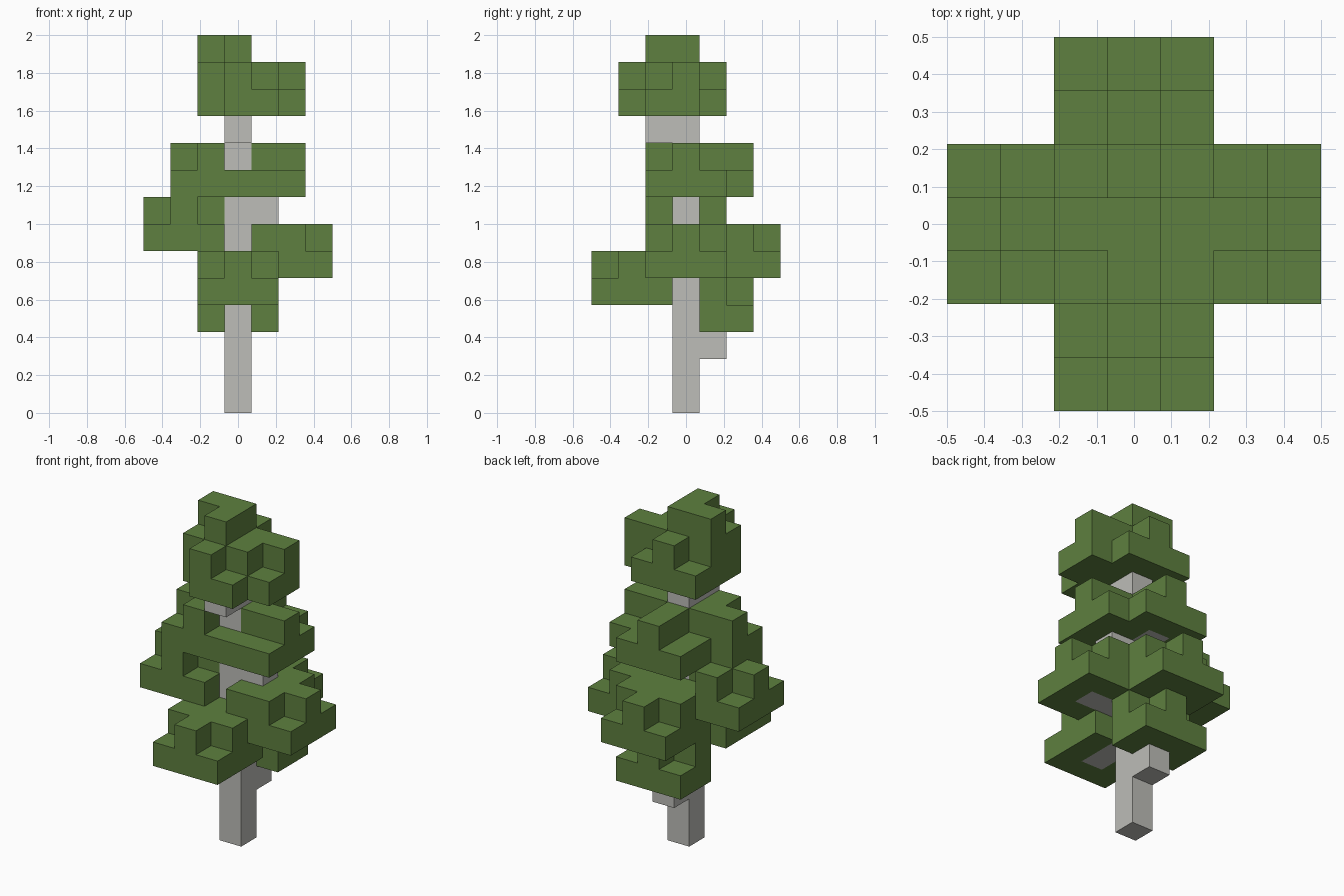
import bpy
import bmesh
from mathutils import Vector

cube = bpy.data.objects.get("Cube")
if cube:
    bpy.data.objects.remove(cube, do_unlink=True)

U = 1 / 7  # edge of one block


def material(name, rgb):
    m = bpy.data.materials.new(name)
    m.use_nodes = True
    m.diffuse_color = (*rgb, 1)
    bsdf = m.node_tree.nodes["Principled BSDF"]
    bsdf.inputs["Base Color"].default_value = (*rgb, 1)
    bsdf.inputs["Roughness"].default_value = 0.9
    return m


bark = material("pale_bark", (0.51, 0.51, 0.48))
leaf = material("leaf_green", (0.112, 0.216, 0.05))

parts = {}  # name -> (material, set of block positions)
taken = set()


def add_part(name, mat, cells):
    cells = set(cells) - taken
    taken.update(cells)
    parts[name] = (mat, cells)


RIGHT, LEFT, FRONT, BACK = (-1, 0), (1, 0), (0, -1), (0, 1)


def place(direction, out, side, level):
    dx, dy = direction
    return (dx * out + dy * side, dy * out + dx * side, level)


def clump(name, direction, level, reach, narrow=False, extra=(), missing=()):
    """Square leaf slab reaching out from the trunk, with a smaller layer on it."""
    cells = set()
    for out in range(1, reach + 1):
        for side in (-1, 0, 1):
            cells.add(place(direction, out, side, level))
            slim = out == reach or (narrow and out == 1)
            if side == 0 or not slim:
                cells.add(place(direction, out, side, level + 1))
    add_part(name, leaf, (cells | set(extra)) - set(missing))


# Trunk and branches
wood = {(0, 0, z) for z in range(12)}
for direction, level, length in ((FRONT, 4, 2), (LEFT, 5, 2), (BACK, 5, 2),
                                 (RIGHT, 6, 2), (BACK, 8, 1)):
    wood |= {place(direction, out, 0, level) for out in range(1, length + 1)}
for direction, level in ((BACK, 2), (LEFT, 7), (FRONT, 10)):
    wood |= {place(direction, 1, 0, level + rise) for rise in (0, 1)}
add_part("trunk", bark, wood)

# Lower leaf clumps, climbing around the trunk
clump("lowest_back_leaves", BACK, 3, 2)
clump("lower_front_leaves", FRONT, 4, 3)
clump("lower_left_leaves", LEFT, 5, 3)
clump("lower_back_leaves", BACK, 5, 3)
clump("lower_right_leaves", RIGHT, 6, 3, narrow=True)

# Middle ring of leaves
clump("middle_left_leaves", LEFT, 8, 2, narrow=True, extra=[(0, -1, 8)])
clump("middle_back_leaves", BACK, 8, 2, narrow=True)
clump("middle_right_leaves", RIGHT, 8, 2, narrow=True,
      extra=[(-1, -1, 9)], missing=[(-2, 1, 8)])

# Crown
crown = {(x, y, 11) for x in (-1, 0, 1) for y in (-1, 0, 1)}
crown |= {(0, -2, 11), (1, -2, 11), (2, -1, 11), (2, 0, 11)}
crown |= {(x, y, 12) for x in (-1, 0, 1) for y in (-1, 0)}
crown |= {(0, -2, 12), (0, 1, 12), (2, 0, 12)}
crown |= {(0, -1, 13), (0, 0, 13), (-1, 0, 13)}
add_part("crown_leaves", leaf, crown)


def build(name, mat, cells):
    """Skin the blocks with their exposed faces only and merge flat areas."""
    bm = bmesh.new()
    for cell in sorted(cells):
        centre = Vector(cell) + Vector((0, 0, 0.5))
        for axis in range(3):
            for sign in (-1, 1):
                n = Vector((0, 0, 0))
                n[axis] = sign
                if tuple(int(c) for c in Vector(cell) + n) in taken:
                    continue
                a = Vector((0, 0, 0))
                a[(axis + 1) % 3] = 0.5
                b = n.cross(a)
                mid = centre + n * 0.5
                corners = (mid + a + b, mid - a + b, mid - a - b, mid + a - b)
                bm.faces.new([bm.verts.new(c * U) for c in corners])
    bmesh.ops.remove_doubles(bm, verts=bm.verts[:], dist=0.001)
    bmesh.ops.dissolve_limit(bm, angle_limit=0.01, verts=bm.verts[:], edges=bm.edges[:])
    bm.normal_update()
    mesh = bpy.data.meshes.new(name)
    bm.to_mesh(mesh)
    bm.free()
    mesh.materials.append(mat)
    bpy.context.scene.collection.objects.link(bpy.data.objects.new(name, mesh))


for name, (mat, cells) in parts.items():
    build(name, mat, cells)
